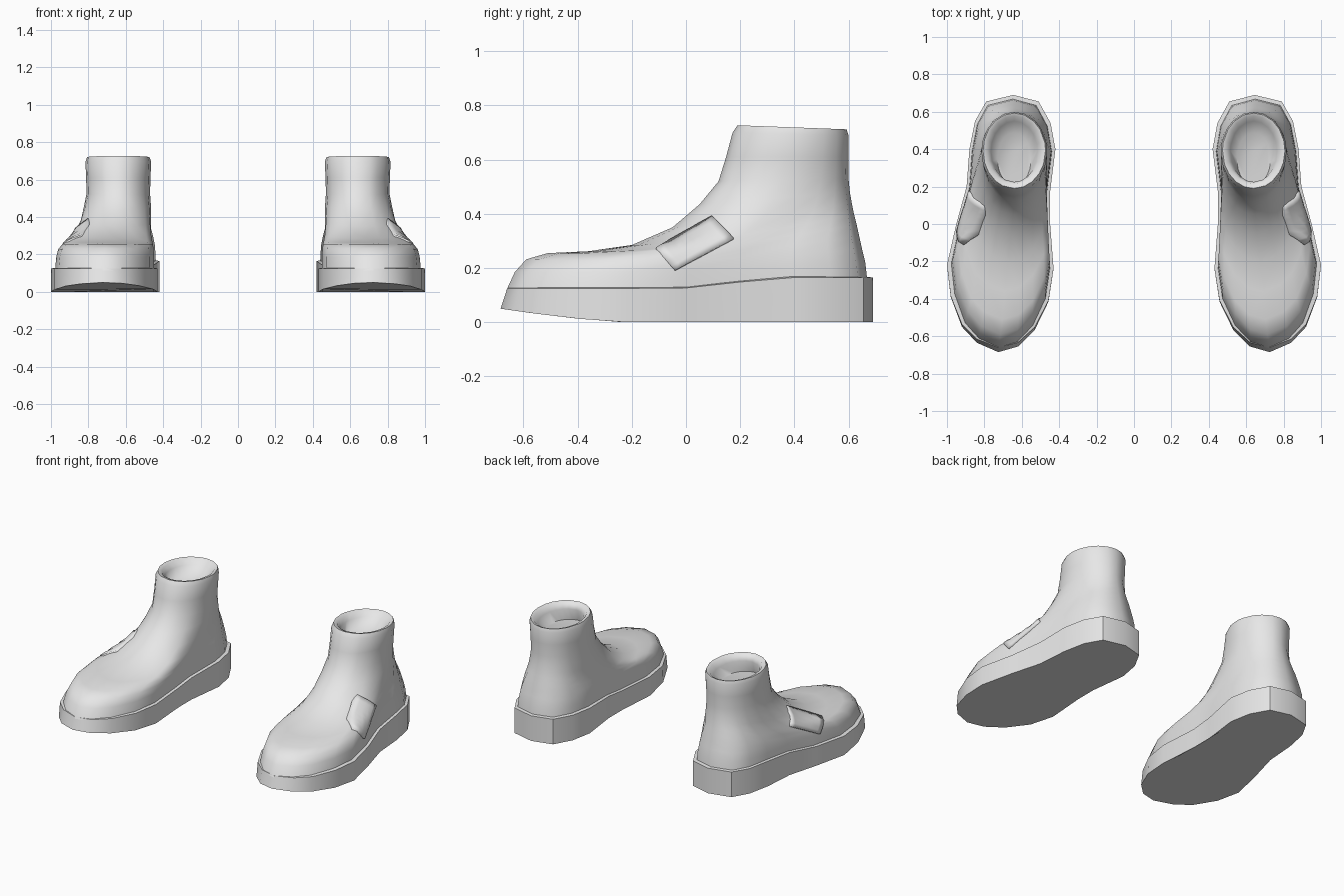
import bpy, bmesh, math
from mathutils import Vector
from mathutils.bvhtree import BVHTree

if "Cube" in bpy.data.objects:
    bpy.data.objects.remove(bpy.data.objects["Cube"])

grey = bpy.data.materials.new("plain_grey")
grey.use_nodes = True
grey.diffuse_color = (0.8, 0.8, 0.8, 1)
grey.node_tree.nodes["Principled BSDF"].inputs["Base Color"].default_value = (0.8, 0.8, 0.8, 1)

# Footprint of the right boot: toe tip, outer side, heel, inner side
FOOT = [(-.725, -.685), (-.84, -.635), (-.92, -.55), (-.98, -.39), (-1, -.22),
        (-.95, 0), (-.895, .2), (-.88, .4), (-.85, .55), (-.79, .655),
        (-.645, .69), (-.51, .655), (-.446, .54), (-.42, .4), (-.45, .16),
        (-.45, .02), (-.43, -.24), (-.457, -.415), (-.53, -.565), (-.62, -.655)]
HEEL = 10
MID_X, SHAFT_X = -.69, -.64


def inset(p, fx=.93, fy=.97):
    return MID_X + (p[0] - MID_X) * fx, p[1] * fy


def sole_top(y):
    heel = min(max((y + .05) / .45, 0), 1)
    return .125 + .04 * heel * heel * (3 - 2 * heel)


def sole_bottom(y):
    return .05 * (max(0, -y - .22) / .465) ** 1.4


def boot_ring(front, back, blend, half=.175, sag=0):
    """Tilted ring between the footprint (blend 0) and the shaft oval (blend 1)."""
    ring = []
    for i, p in enumerate(FOOT):
        s = (p[1] + .685) / 1.375
        side = -1 if i < HEEL else 1
        swell = math.sin(math.acos(max(-1, min(1, 1 - 2 * s))))
        x = inset(p)[0] * (1 - blend) + (SHAFT_X + side * half * swell) * blend
        y = front[0] + s * (back[0] - front[0])
        z = front[1] + s * (back[1] - front[1]) - sag * math.sin(math.pi * s)
        ring.append((x, y, z))
    return ring


def finish(bm, name, angle):
    mesh = bpy.data.meshes.new(name)
    bm.to_mesh(mesh)
    bm.free()
    mesh.materials.append(grey)
    obj = bpy.data.objects.new(name, mesh)
    bpy.context.collection.objects.link(obj)
    bpy.ops.object.select_all(action='DESELECT')
    obj.select_set(True)
    bpy.context.view_layer.objects.active = obj
    bpy.ops.object.shade_smooth_by_angle(angle=math.radians(angle))
    return obj


def loft(rings, flip):
    """Closed skin through the rings, capped at both ends."""
    bm = bmesh.new()
    loops = [[bm.verts.new((x * flip, y, z)) for x, y, z in r] for r in rings]
    n = len(loops[0])
    for a, b in zip(loops, loops[1:]):
        for i in range(n):
            j = (i + 1) % n
            bm.faces.new((a[i], a[j], b[j], b[i]))
    bm.faces.new(loops[0])
    bm.faces.new(loops[-1])
    bmesh.ops.recalc_face_normals(bm, faces=bm.faces)
    return bm


# Sole: bottom edge, slightly raked top edge, narrow ledge under the upper
bottom = [(x, y, sole_bottom(y)) for x, y in FOOT]
top = [(x, y + .025 * max(0, -y / .685) ** 3, sole_top(y)) for x, y in FOOT]
ledge = [(*inset(p, .9, .94), sole_top(p[1]) + .004) for p in FOOT]
sole_rings = [bottom, top, ledge]

# Upper: foot, instep, shaft, rounded rim, then the shallow inside
base = [(*inset(p), sole_top(p[1]) - .01) for p in FOOT]
upper_rings = [base] + [boot_ring(*r) for r in [
    ((-.632, .185), (.662, .22), .04, .175, .01),
    ((-.59, .232), (.65, .27), .10, .175, .02),
    ((-.51, .255), (.64, .315), .22, .175, .025),
    ((-.36, .262), (.63, .36), .38, .175, .025),
    ((-.2, .285), (.62, .40), .58, .175, .02),
    ((-.05, .35), (.612, .44), .79, .175, .01),
    ((.05, .435), (.605, .48), .93),
    ((.12, .52), (.6, .53), 1, .17),
    ((.148, .61), (.6, .61), 1, .172),
    ((.172, .70), (.6, .69), 1, .176),
    ((.19, .727), (.593, .712), 1, .167),
    ((.215, .72), (.578, .707), 1, .145),
    ((.225, .685), (.55, .68), 1, .125),
    ((.205, .61), (.49, .64), 1, .09)]]

# Strap corners on the outer side as (y, z): lower edge, then upper edge
LOW_A, LOW_B = Vector((-.04, .19)), Vector((.175, .305))
TOP_A, TOP_B = Vector((-.11, .265)), Vector((.10, .385))


def strap(tree, flip):
    bm = bmesh.new()
    cols, rows = 8, 5
    grid = []
    for r in range(rows + 1):
        v = r / rows
        line = []
        for c in range(cols + 1):
            u = c / cols
            p = LOW_A.lerp(LOW_B, u).lerp(TOP_A.lerp(TOP_B, u), v)
            hit = tree.ray_cast(Vector((-2, p.x, p.y)), Vector((1, 0, 0)))[0]
            x = hit.x if hit else -.85
            line.append(bm.verts.new(((x + .012 * v) * flip, p.x, p.y)))
        grid.append(line)
    for a, b in zip(grid, grid[1:]):
        for i in range(cols):
            bm.faces.new((a[i], a[i + 1], b[i + 1], b[i]))
    bmesh.ops.recalc_face_normals(bm, faces=bm.faces)
    return bm


reference = loft(upper_rings, 1)
surface = BVHTree.FromBMesh(reference)
reference.free()

for label, flip in (("right", 1), ("left", -1)):
    finish(loft(sole_rings, flip), label + "_sole", 40)
    finish(loft(upper_rings, flip), label + "_upper", 60)
    tab = finish(strap(surface, flip), label + "_strap", 40)
    mod = tab.modifiers.new("thickness", 'SOLIDIFY')
    mod.thickness = .026
    mod.offset = 0
